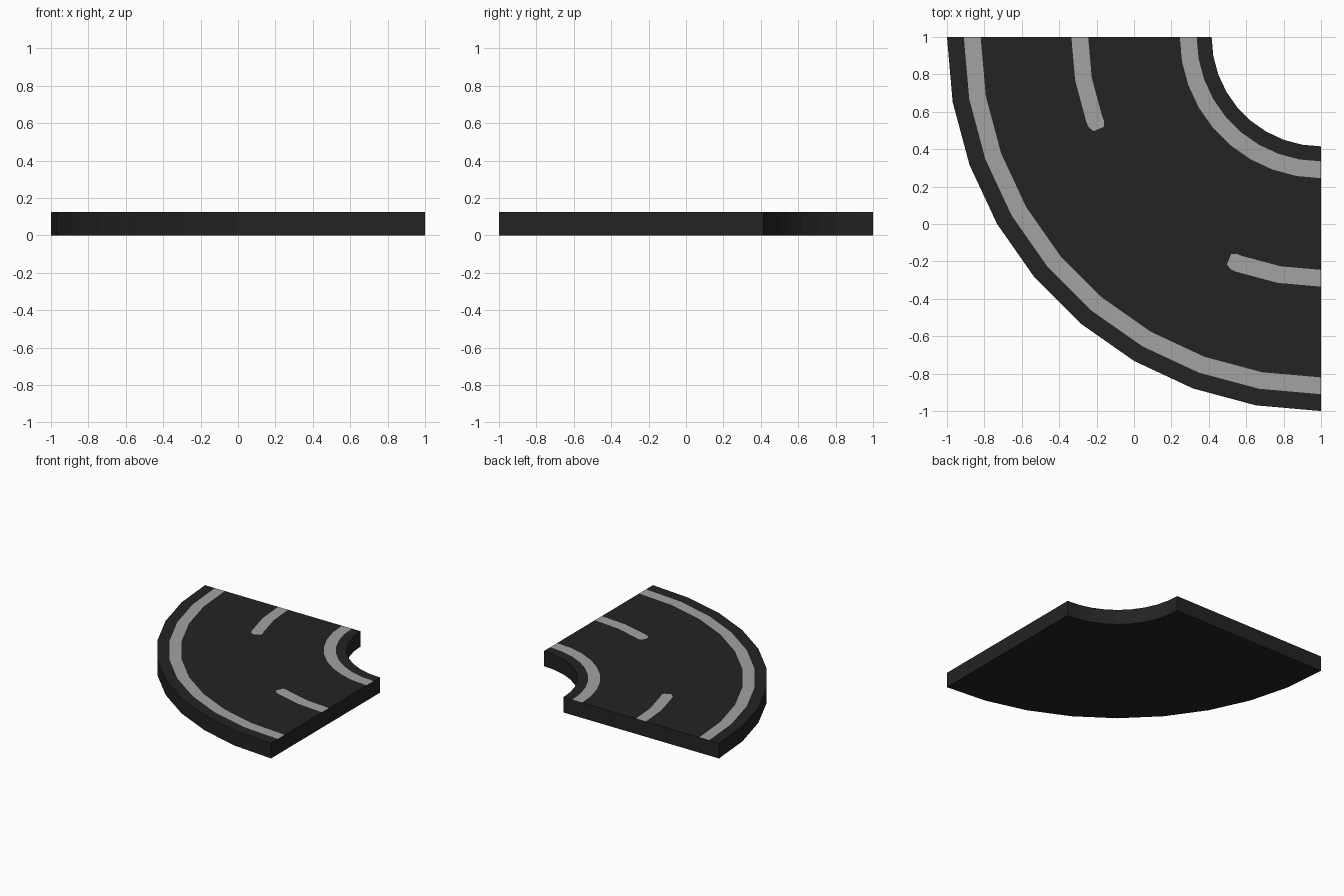
import bpy, bmesh, math

if "Cube" in bpy.data.objects:
    bpy.data.objects.remove(bpy.data.objects["Cube"])

HEIGHT = 0.125
# ring radii around the corner (1, 1); odd bands are painted lines
RADII = [0.585, 0.665, 0.755, 1.245, 1.335, 1.82, 1.91, 2.0]
INNER_LINE, DASH, OUTER_LINE = 1, 3, 5
TIP = 2.25          # dash end, in 10 degree steps
SHOULDER = 2.12     # where the dash end starts to narrow
STATIONS = sorted([float(i) for i in range(10)] + [SHOULDER, TIP, 9 - TIP, 9 - SHOULDER])


def material(name, value):
    m = bpy.data.materials.new(name)
    m.diffuse_color = (value, value, value, 1)
    m.use_nodes = True
    m.node_tree.nodes["Principled BSDF"].inputs["Base Color"].default_value = m.diffuse_color
    return m


def corner(r, i):
    a = math.radians(10 * i)
    return 1 - r * math.cos(a), 1 - r * math.sin(a)


def point(r, s, z):
    """Point on a 9-sided quarter ring; in-between stations lie on the chord."""
    i = min(int(s), 8)
    f = s - i
    (ax, ay), (bx, by) = corner(r, i), corner(r, i + 1)
    return ax + (bx - ax) * f, ay + (by - ay) * f, z


bm = bmesh.new()

# top surface, divided into bands
top = []
for s in STATIONS:
    row = list(RADII)
    if s in (TIP, 9 - TIP):
        row[DASH] += 0.015
        row[DASH + 1] -= 0.015
    top.append([bm.verts.new(point(r, s, HEIGHT)) for r in row])
for k in range(len(STATIONS) - 1):
    mid = (STATIONS[k] + STATIONS[k + 1]) / 2
    for b in range(len(RADII) - 1):
        f = bm.faces.new((top[k][b], top[k][b + 1], top[k + 1][b + 1], top[k + 1][b]))
        dashed = b == DASH and (mid < TIP or mid > 9 - TIP)
        f.material_index = int(b in (INNER_LINE, OUTER_LINE) or dashed)

# curved sides and underside
inner = [bm.verts.new(point(RADII[0], s, 0)) for s in STATIONS]
outer = [bm.verts.new(point(RADII[-1], s, 0)) for s in STATIONS]
for k in range(len(STATIONS) - 1):
    bm.faces.new((top[k][0], top[k + 1][0], inner[k + 1], inner[k]))
    bm.faces.new((top[k][-1], outer[k], outer[k + 1], top[k + 1][-1]))
    bm.faces.new((inner[k], inner[k + 1], outer[k + 1], outer[k]))

# straight ends
for k in (0, -1):
    bm.faces.new(top[k] + [outer[k], inner[k]])

bmesh.ops.recalc_face_normals(bm, faces=bm.faces[:])
mesh = bpy.data.meshes.new("road_curve")
bm.to_mesh(mesh)
bm.free()
mesh.materials.append(material("asphalt", 0.017))
mesh.materials.append(material("line_grey", 0.36))
bpy.context.collection.objects.link(bpy.data.objects.new("road_curve", mesh))
